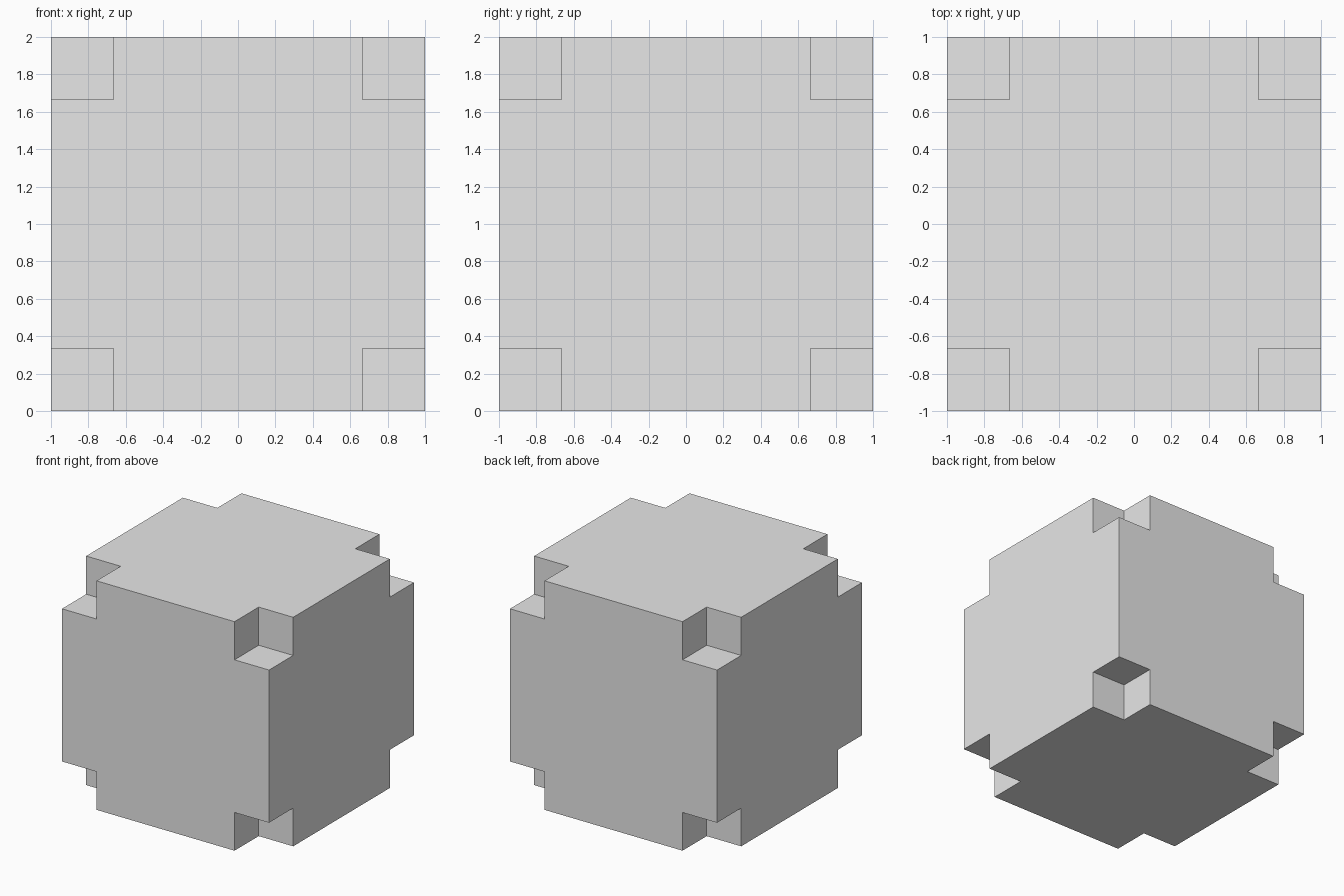
import bpy
import bmesh
from itertools import product
from mathutils import Matrix, Vector

SIZE = 2.0
NOTCH = SIZE / 6

if "Cube" in bpy.data.objects:
    bpy.data.objects.remove(bpy.data.objects["Cube"], do_unlink=True)


def make_boxes(name, centres, size):
    """One mesh object holding equal boxes at the given centres."""
    bm = bmesh.new()
    for centre in centres:
        bmesh.ops.create_cube(bm, size=size, matrix=Matrix.Translation(centre))
    mesh = bpy.data.meshes.new(name)
    bm.to_mesh(mesh)
    bm.free()
    obj = bpy.data.objects.new(name, mesh)
    bpy.context.collection.objects.link(obj)
    return obj


# Plain grey material
grey = bpy.data.materials.new("light grey")
grey.use_nodes = True
colour = (0.8, 0.8, 0.8, 1)
grey.diffuse_color = colour
grey.node_tree.nodes["Principled BSDF"].inputs["Base Color"].default_value = colour

# Solid block standing on the ground
middle = Vector((0, 0, SIZE / 2))
block = make_boxes("notched_block", [middle], SIZE)
block.data.materials.append(grey)

# Square notch cut out of every corner
corners = [middle + Vector(signs) * SIZE / 2 for signs in product((-1, 1), repeat=3)]
cutter = make_boxes("corner_cutter", corners, NOTCH * 2)
cutter.data.materials.append(grey)
cutter.hide_render = True
cutter.hide_viewport = True

cut = block.modifiers.new("corner notches", "BOOLEAN")
cut.operation = "DIFFERENCE"
cut.solver = "EXACT"
cut.object = cutter
